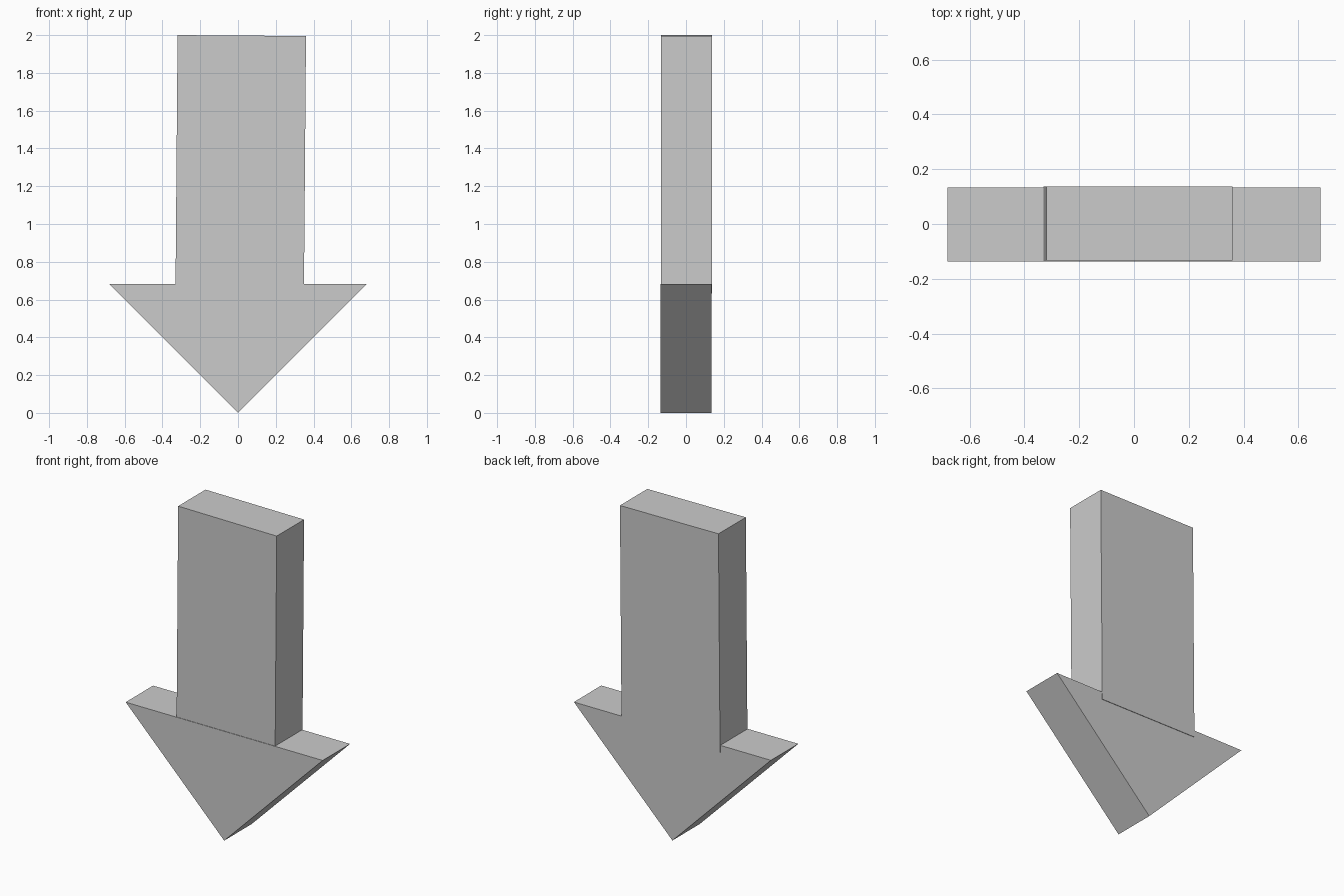
import bpy, bmesh

if "Cube" in bpy.data.objects:
    bpy.data.objects.remove(bpy.data.objects["Cube"])


def prism(name, profile, y_front, y_back):
    """Extrude an (x, z) outline along y into a closed solid."""
    bm = bmesh.new()
    face = bm.faces.new([bm.verts.new((x, y_front, z)) for x, z in profile])
    out = bmesh.ops.extrude_face_region(bm, geom=[face])
    for v in out["geom"]:
        if isinstance(v, bmesh.types.BMVert):
            v.co.y = y_back
    bmesh.ops.recalc_face_normals(bm, faces=bm.faces)
    mesh = bpy.data.meshes.new(name)
    bm.to_mesh(mesh)
    bm.free()
    obj = bpy.data.objects.new(name, mesh)
    bpy.context.collection.objects.link(obj)
    return obj


# Triangular arrow head pointing down
prism("arrow_head", [(-0.68, 0.682), (0.0, 0.0), (0.68, 0.682)], -0.136, 0.134)

# Slightly tilted shaft, sunk into the head and a hair proud at the back
prism("arrow_shaft", [(-0.331, 0.638), (0.349, 0.633), (0.36, 1.995), (-0.32, 2.0)],
      -0.133, 0.137)
